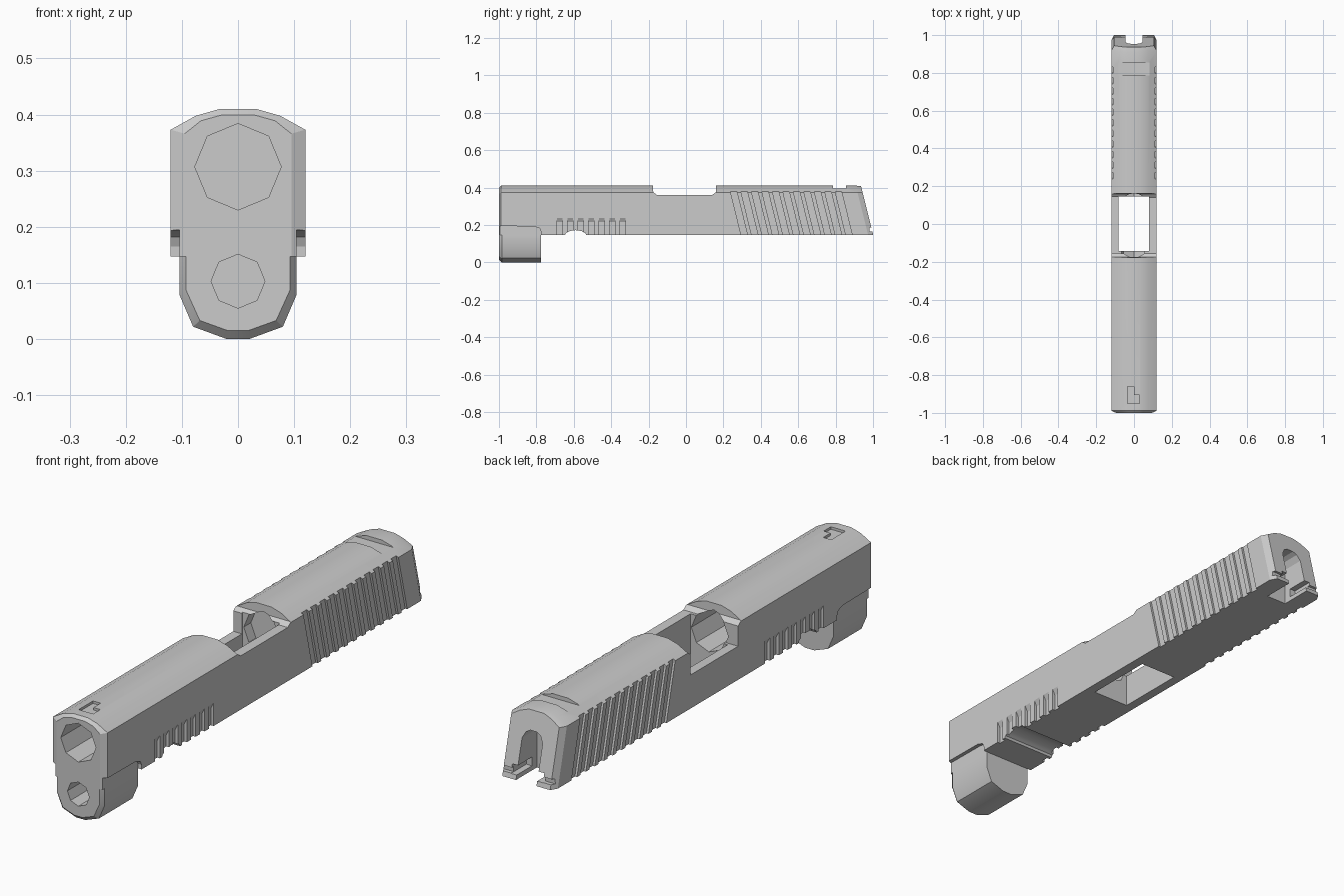
import bpy, bmesh, math

if "Cube" in bpy.data.objects:
    bpy.data.objects.remove(bpy.data.objects["Cube"])


def loft(name, rings):
    """Closed solid through rings of equal point count, capped at both ends."""
    bm = bmesh.new()
    vr = [[bm.verts.new(p) for p in r] for r in rings]
    n = len(rings[0])
    for a, b in zip(vr, vr[1:]):
        for i in range(n):
            bm.faces.new((a[i], a[(i + 1) % n], b[(i + 1) % n], b[i]))
    bm.faces.new(vr[0])
    bm.faces.new(vr[-1])
    bmesh.ops.recalc_face_normals(bm, faces=bm.faces)
    me = bpy.data.meshes.new(name)
    bm.to_mesh(me)
    bm.free()
    ob = bpy.data.objects.new(name, me)
    bpy.context.collection.objects.link(ob)
    return ob


def prism_x(pts, a, b):
    return loft("cutter", [[(x, y, z) for y, z in pts] for x in (a, b)])


def prism_y(pts, a, b):
    return loft("cutter", [[(x, y, z) for x, z in pts] for y in (a, b)])


def box(x0, x1, y0, y1, z0, z1):
    return prism_x([(y0, z0), (y1, z0), (y1, z1), (y0, z1)], x0, x1)


def octagon(cz, r):
    return [(r * math.cos(i * math.pi / 4), cz + r * math.sin(i * math.pi / 4)) for i in range(8)]


def combine(target, tool, op='DIFFERENCE'):
    m = target.modifiers.new("cut", 'BOOLEAN')
    m.object, m.operation, m.solver = tool, op, 'EXACT'
    bpy.context.view_layer.objects.active = target
    bpy.ops.object.modifier_apply(modifier=m.name)
    bpy.data.objects.remove(tool)


def mirrored(half):
    return half + [(-x, z) for x, z in reversed(half)]


# Main body: domed section, bevelled front and slanted, bevelled rear
def rear(z):
    return 0.935 + (0.41 - z) * 0.25


outer = mirrored([(0.12, 0.147), (0.12, 0.373), (0.075, 0.398), (0.033, 0.41)])
front = mirrored([(0.095, 0.147), (0.095, 0.366), (0.066, 0.389), (0.03, 0.399)])
back = mirrored([(0.105, 0.147), (0.105, 0.373), (0.07, 0.394), (0.033, 0.407)])
body = loft("slide_body", [
    [(x, -1, z) for x, z in front],
    [(x, -0.988, z) for x, z in outer],
    [(x, rear(z) - 0.025 - 0.1 * max(0, abs(x) - 0.1), z) for x, z in outer],
    [(x, rear(z), z) for x, z in back]])

# Sides cut back above the front lug, with a rounded corner
corner = [(-1.1, 0.1), (-0.775, 0.1), (-0.775, 0.165), (-0.783, 0.182), (-0.81, 0.192), (-1.1, 0.195)]
for s in (1, -1):
    combine(body, prism_x(corner, s * 0.104, s * 0.2))

# Front lug under the body
lug_big = mirrored([(0.02, 0), (0.08, 0.022), (0.104, 0.078), (0.104, 0.192)])
lug_small = mirrored([(0.018, 0.015), (0.068, 0.033), (0.093, 0.088), (0.093, 0.192)])
lug = loft("lug", [[(x, y, z) for x, z in p]
                   for y, p in ((-1, lug_small), (-0.985, lug_big), (-0.775, lug_big))])
combine(body, lug, 'UNION')

# Bores
combine(body, prism_y(octagon(0.307, 0.077), -1.1, 0.19))
combine(body, prism_y(octagon(0.103, 0.048), -1.1, -0.83))

# Top opening, lowered on one side, and the well through the bottom
port = [(-0.18, 0.5), (-0.175, 0.375), (-0.155, 0.36), (0.14, 0.36), (0.16, 0.375), (0.165, 0.5)]
combine(body, prism_x(port, -0.2, 0.2))
combine(body, box(-0.2, -0.03, -0.155, 0.142, 0.28, 0.5))
combine(body, box(-0.082, 0.08, -0.143, 0.146, 0.05, 0.5))

# Rear channel: arched slot with a wider foot and a small side nick
arch = mirrored([(0.045, 0.1), (0.045, 0.3), (0.032, 0.325), (0.015, 0.335)])
combine(body, prism_y(arch, 0.87, 1.1))
combine(body, box(-0.07, 0.07, 0.9, 1.1, 0.165, 0.2))
combine(body, box(-0.2, 0.2, 0.98, 1.1, 0.166, 0.186))

# Sight cuts on top
combine(body, box(-0.2, 0.2, 0.785, 0.855, 0.394, 0.5))
combine(body, box(-0.034, 0.03, -0.95, -0.905, 0.4, 0.5))
combine(body, box(-0.034, -0.0, -0.91, -0.86, 0.4, 0.5))

# Rounded cross groove underneath
groove = [(-0.59 + 0.06 * math.cos(a), 0.14 + 0.032 * math.sin(a))
          for a in (i * math.pi / 6 for i in range(7))]
combine(body, prism_x(groove, -0.2, 0.2))

# Grip grooves: slanted rows at the rear, short tapered rows at the front
for s in (1, -1):
    for i in range(11):
        y = 0.24 + i * 0.056
        combine(body, prism_x([(y - 0.01, 0.41), (y + 0.024, 0.41), (y + 0.1, 0.1), (y + 0.066, 0.1)],
                              s * 0.111, s * 0.2))
    for i in range(7):
        y = -0.69 + i * 0.056
        combine(body, prism_y([(s * 0.121, 0.24), (s * 0.108, 0.215), (s * 0.108, 0.1),
                               (s * 0.16, 0.1), (s * 0.16, 0.24)], y, y + 0.03))

bpy.ops.object.select_all(action='DESELECT')
body.select_set(True)
bpy.context.view_layer.objects.active = body
bpy.ops.object.shade_smooth_by_angle(angle=math.radians(25))
